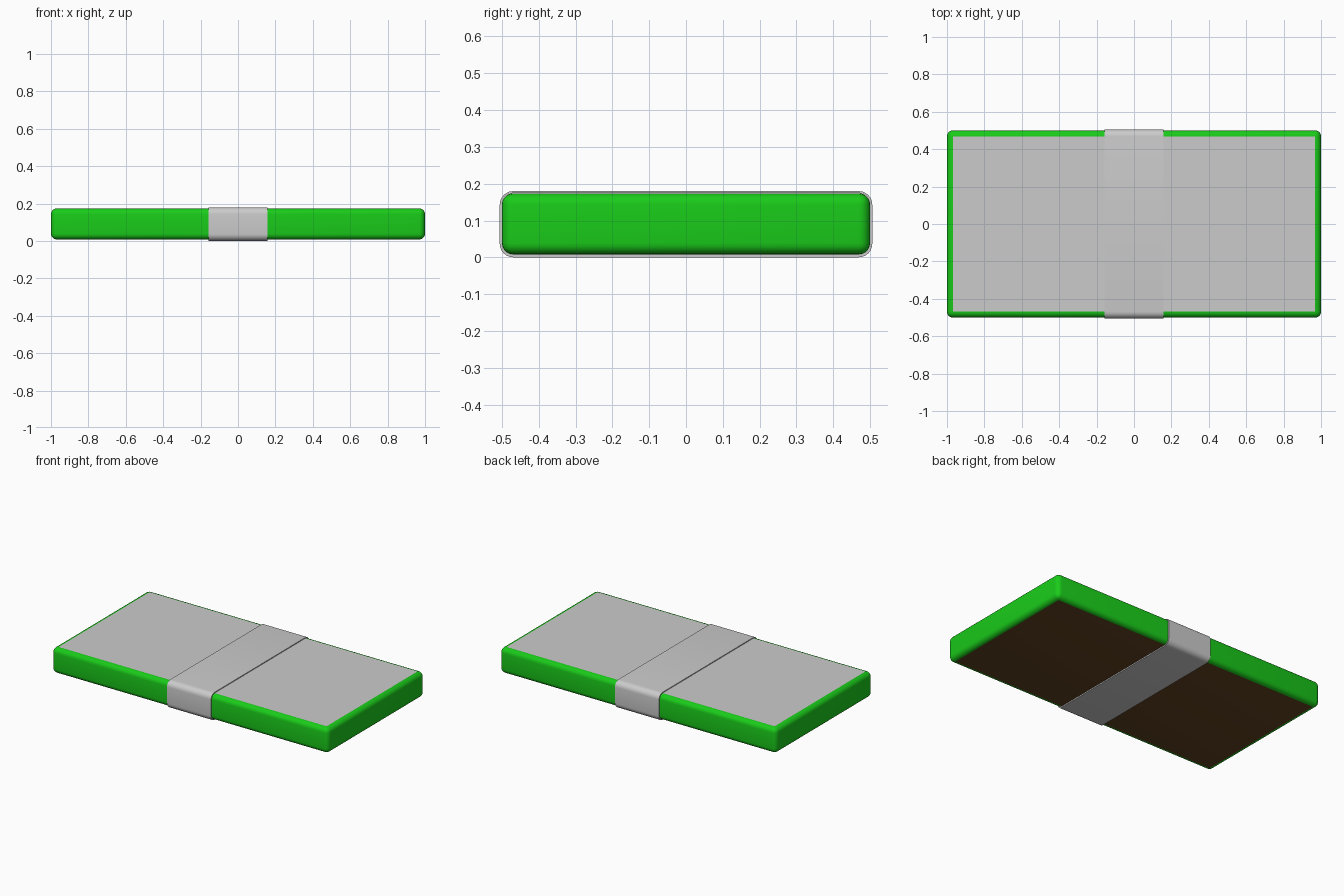
import bpy, bmesh, math

if "Cube" in bpy.data.objects:
    bpy.data.objects.remove(bpy.data.objects["Cube"])

def material(name, rgb):
    m = bpy.data.materials.new(name)
    m.diffuse_color = (*rgb, 1)
    m.use_nodes = True
    m.node_tree.nodes["Principled BSDF"].inputs["Base Color"].default_value = m.diffuse_color
    return m

def finish(name, bm, mats=()):
    bmesh.ops.recalc_face_normals(bm, faces=bm.faces)
    me = bpy.data.meshes.new(name)
    bm.to_mesh(me)
    bm.free()
    ob = bpy.data.objects.new(name, me)
    bpy.context.collection.objects.link(ob)
    for m in mats:
        me.materials.append(m)
    bpy.ops.object.select_all(action='DESELECT')
    ob.select_set(True)
    bpy.context.view_layer.objects.active = ob
    bpy.ops.object.shade_smooth_by_angle(angle=math.radians(35))
    return ob

green = material("green", (0.01, 0.6, 0.01))
brown = material("brown", (0.12, 0.055, 0.015))

# Paper stack: rounded block, green edges, brown underside, plain grey top
Z0, Z1, R = 0.008, 0.174, 0.031
bm = bmesh.new()
bmesh.ops.create_cube(bm, size=1)
for v in bm.verts:
    v.co.x *= 2
    v.co.z = v.co.z * (Z1 - Z0) + (Z0 + Z1) / 2
bmesh.ops.scale(bm, vec=(1, 1, 1), verts=bm.verts)
bmesh.ops.bevel(bm, geom=bm.edges[:], offset=R, segments=5, profile=0.5, affect='EDGES')
bm.normal_update()
for f in bm.faces:
    if f.normal.z < -0.999 and f.calc_area() > 1:
        f.material_index = 1
top = [f for f in bm.faces if f.normal.z > 0.999 and f.calc_area() > 1]
bmesh.ops.delete(bm, geom=top, context='FACES_ONLY')
finish("paper_stack", bm, (green, brown))

# Top sheet closing the block
bm = bmesh.new()
bm.faces.new([bm.verts.new((sx * (1 - R), sy * (0.5 - R), Z1))
              for sx, sy in ((-1, -1), (1, -1), (1, 1), (-1, 1))])
finish("top_sheet", bm)

# Wrapper band: thin rounded-rectangle ring
def loop(bm, x, hy, z0, z1, r, n=6):
    corners = ((hy - r, z1 - r, 0), (-hy + r, z1 - r, 90),
               (-hy + r, z0 + r, 180), (hy - r, z0 + r, 270))
    vs = []
    for cy, cz, a0 in corners:
        for i in range(n + 1):
            a = math.radians(a0 + 90 * i / n)
            vs.append(bm.verts.new((x, cy + r * math.cos(a), cz + r * math.sin(a))))
    return vs

bm = bmesh.new()
W = 0.159
outer, inner = (0.506, 0, 0.18, 0.037), (0.4995, Z0 - 0.0005, Z1 + 0.0005, R)
loops = [loop(bm, -W, *outer), loop(bm, W, *outer), loop(bm, W, *inner), loop(bm, -W, *inner)]
n = len(loops[0])
for k in range(4):
    a, b = loops[k], loops[(k + 1) % 4]
    for i in range(n):
        j = (i + 1) % n
        bm.faces.new((a[i], a[j], b[j], b[i]))
finish("wrapper_band", bm)
